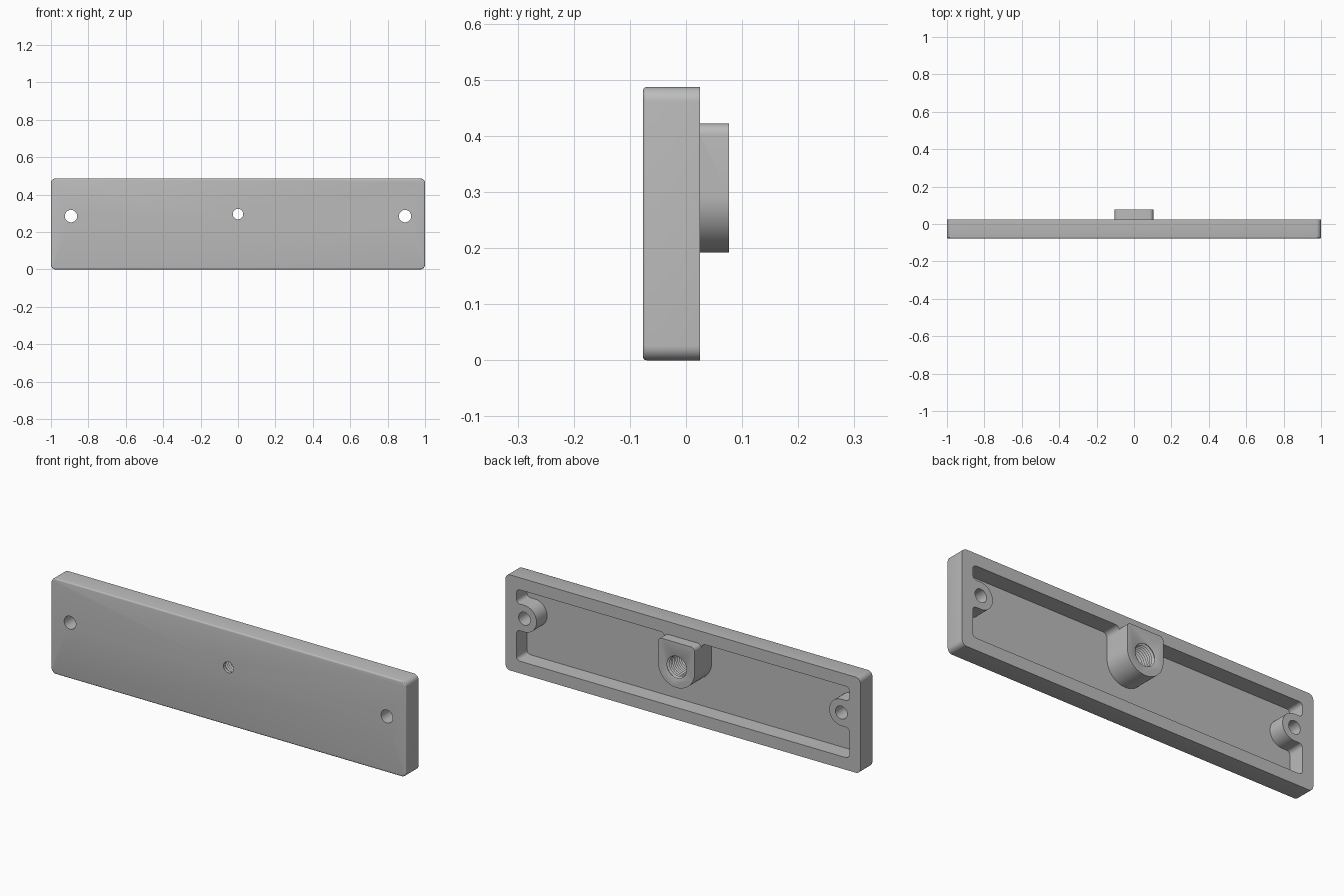
import bpy, bmesh, math
from mathutils import Vector, Matrix

cube = bpy.data.objects.get("Cube")
if cube:
    bpy.data.objects.remove(cube, do_unlink=True)

FRONT, BACK, BOSS_BACK = -0.077, 0.025, 0.077
HEIGHT, FLOOR = 0.487, -0.06
BORE_Z, SCREW_X, SCREW_Z = 0.296, 0.893, 0.285

grey = bpy.data.materials.new("grey_plastic")
grey.use_nodes = True
colour = (0.5, 0.5, 0.5, 1)
grey.diffuse_color = colour
grey.node_tree.nodes["Principled BSDF"].inputs["Base Color"].default_value = colour


def make_object(name, bm):
    bmesh.ops.recalc_face_normals(bm, faces=bm.faces[:])
    mesh = bpy.data.meshes.new(name)
    bm.to_mesh(mesh)
    bm.free()
    mesh.materials.append(grey)
    obj = bpy.data.objects.new(name, mesh)
    bpy.context.collection.objects.link(obj)
    return obj


def rounded(corners):
    """Outline in x, z with each corner (x, z, radius) replaced by an arc."""
    outline = []
    for i, (x, z, r) in enumerate(corners):
        p = Vector((x, z))
        a = (Vector(corners[i - 1][:2]) - p).normalized()
        b = (Vector(corners[(i + 1) % len(corners)][:2]) - p).normalized()
        steps = 16 if r > 0.05 else 8
        for k in range(steps + 1):
            t = k / steps * math.pi / 2
            outline.append(p + a * r * (1 - math.sin(t)) + b * r * (1 - math.cos(t)))
    return outline


def mirrored(half):
    return half + [(-x, z, r) for x, z, r in reversed(half)]


def extrude(name, outline, y0, y1, front_bevel=0):
    bm = bmesh.new()
    face = bm.faces.new([bm.verts.new((p.x, y0, p.y)) for p in outline])
    rim = face.edges[:]
    out = bmesh.ops.extrude_face_region(bm, geom=[face], use_keep_orig=True)
    moved = [v for v in out["geom"] if isinstance(v, bmesh.types.BMVert)]
    bmesh.ops.translate(bm, verts=moved, vec=(0, y1 - y0, 0))
    bmesh.ops.recalc_face_normals(bm, faces=bm.faces[:])
    if front_bevel:
        bmesh.ops.bevel(bm, geom=rim, offset=front_bevel, segments=3,
                        profile=0.5, affect='EDGES')
    return make_object(name, bm)


def lathe(name, profile, x, z, sides=40):
    """Solid turned about an axis along y from (y, radius) points."""
    bm = bmesh.new()
    rings = []
    for y, r in profile:
        rings.append([bm.verts.new((x + r * math.cos(2 * math.pi * i / sides), y,
                                    z + r * math.sin(2 * math.pi * i / sides)))
                      for i in range(sides)])
    for a, b in zip(rings, rings[1:]):
        for i in range(sides):
            j = (i + 1) % sides
            bm.faces.new((a[i], a[j], b[j], b[i]))
    bm.faces.new(rings[0])
    bm.faces.new(rings[-1])
    return make_object(name, bm)


def combine(target, tool, operation):
    mod = target.modifiers.new(tool.name, 'BOOLEAN')
    mod.operation, mod.solver, mod.object = operation, 'EXACT', tool
    bpy.context.view_layer.objects.active = target
    bpy.ops.object.modifier_apply(modifier=mod.name)
    bpy.data.objects.remove(tool, do_unlink=True)


# Outer plate with rounded corners and a softened front edge
plate = extrude("cover_plate",
                rounded(mirrored([(1, HEIGHT, 0.026), (1, 0, 0.026)])),
                FRONT, BACK, 0.007)

# Rear pocket, leaving the screw posts and the central boss standing
pocket = extrude("pocket_cutter", rounded(mirrored([
    (0.103, 0.192, 0.1029), (0.103, 0.425, 0.025),
    (0.938, 0.425, 0.02), (0.938, SCREW_Z + 0.068, 0.02),
    (0.825, SCREW_Z + 0.068, 0.0679), (0.825, SCREW_Z - 0.068, 0.0679),
    (0.938, SCREW_Z - 0.068, 0.02), (0.938, 0.062, 0.02)])),
    FLOOR, 0.1)
combine(plate, pocket, 'DIFFERENCE')

# Raised end of the central boss
boss = extrude("central_boss",
               rounded(mirrored([(0.103, 0.422, 0.02), (0.103, 0.192, 0.1029)])),
               BACK - 0.01, BOSS_BACK)
combine(plate, boss, 'UNION')

# Threaded bore with a small hole through the front wall
profile = [(-0.1, 0.028), (FLOOR, 0.028), (FLOOR, 0.051)]
pitch = 0.013
for i in range(10):
    y = FLOOR + 0.002 + i * pitch
    profile += [(y, 0.051), (y + pitch * 0.45, 0.062), (y + pitch * 0.55, 0.062)]
profile += [(0.074, 0.055), (BOSS_BACK, 0.062), (0.1, 0.062)]
combine(plate, lathe("bore_cutter", profile, 0, BORE_Z), 'DIFFERENCE')

# Screw holes at both ends
for side in (-1, 1):
    hole = lathe("screw_hole_cutter", [(-0.1, 0.033), (0.1, 0.033)],
                 side * SCREW_X, SCREW_Z)
    combine(plate, hole, 'DIFFERENCE')

bpy.ops.object.select_all(action='DESELECT')
plate.select_set(True)
bpy.context.view_layer.objects.active = plate
bpy.ops.object.shade_smooth_by_angle(angle=math.radians(30))
